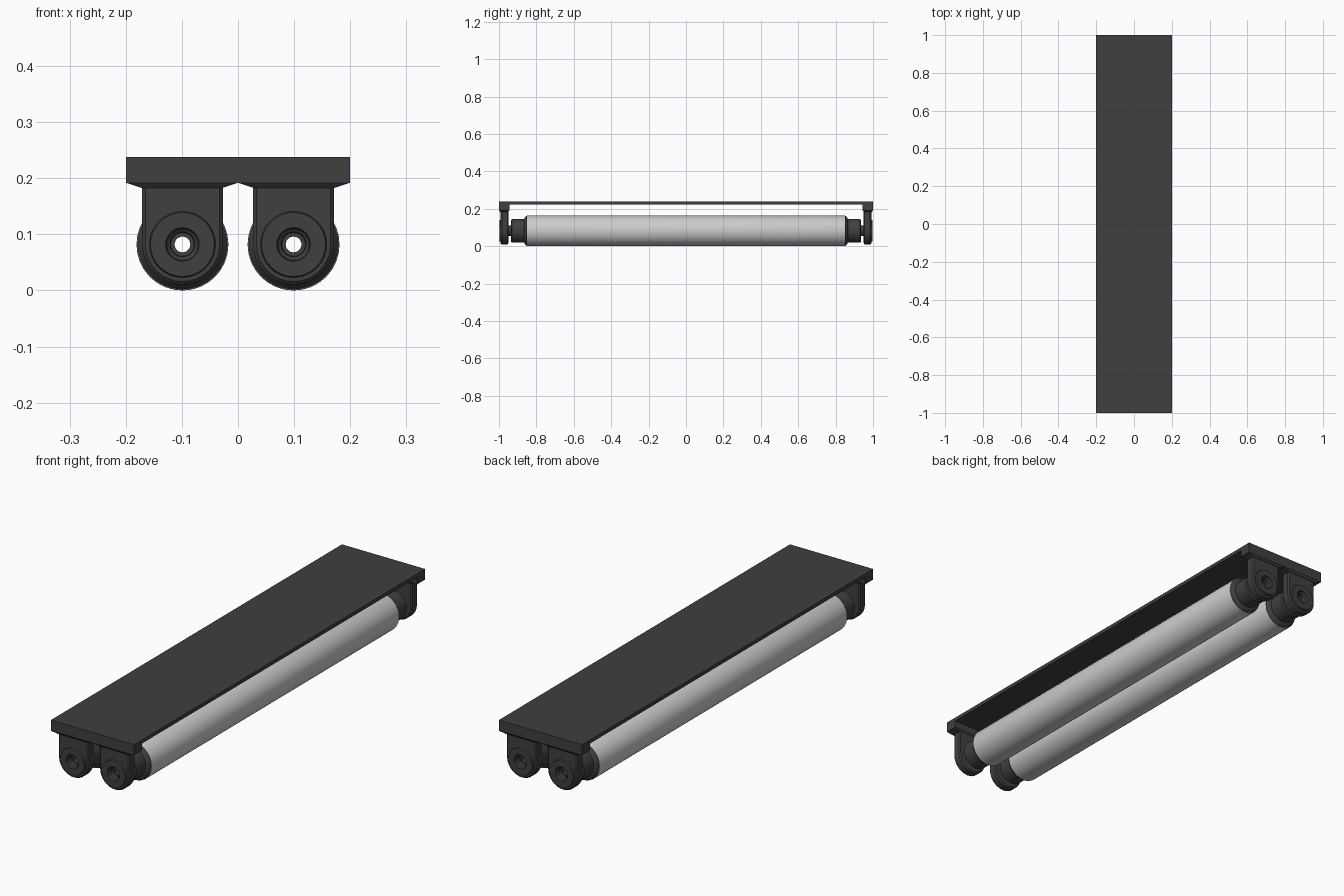
import bpy, bmesh, math

if "Cube" in bpy.data.objects:
    bpy.data.objects.remove(bpy.data.objects["Cube"])

N = 32
CX, CZ = 0.099, 0.082           # roller axis
HALF = 0.072                    # bracket half width
DARK = bpy.data.materials.new("dark_plastic")
DARK.diffuse_color = (0.05, 0.05, 0.05, 1)
DARK.use_nodes = True
DARK.node_tree.nodes["Principled BSDF"].inputs["Base Color"].default_value = DARK.diffuse_color


def finish(name, bm, dark=True, smooth=True):
    bmesh.ops.recalc_face_normals(bm, faces=bm.faces)
    me = bpy.data.meshes.new(name)
    bm.to_mesh(me)
    bm.free()
    ob = bpy.data.objects.new(name, me)
    bpy.context.collection.objects.link(ob)
    if dark:
        me.materials.append(DARK)
    if smooth:
        bpy.ops.object.select_all(action='DESELECT')
        ob.select_set(True)
        bpy.context.view_layer.objects.active = ob
        bpy.ops.object.shade_smooth_by_angle(angle=math.radians(30))
    return ob


def round_point(r, a):
    return r * math.cos(a), r * math.sin(a)


def tongue_point(w, a):
    # round below the axis, straight-sided above it
    c, s = math.cos(a), math.sin(a)
    if s <= 0:
        return w * c, w * s
    top = HALF * math.tan(math.radians(56.25))
    k = min(w / abs(c) if abs(c) > 1e-6 else 9, top / s)
    return k * c, k * s


def lathe(name, profile, cx, dark=True, closed=True):
    # profile rows: radius, y, optional "t" for the tongue outline
    bm = bmesh.new()
    rings = []
    for row in profile:
        f = tongue_point if len(row) > 2 else round_point
        ring = []
        for i in range(N):
            x, z = f(row[0], 2 * math.pi * i / N)
            ring.append(bm.verts.new((cx + x, row[1], CZ + z)))
        rings.append(ring)
    for j in range(len(rings) if closed else len(rings) - 1):
        a, b = rings[j], rings[(j + 1) % len(rings)]
        for i in range(N):
            k = (i + 1) % N
            bm.faces.new((a[i], a[k], b[k], b[i]))
    return finish(name, bm, dark)


def box(name, x0, x1, y0, y1, z0, z1, taper_x=0, taper_y=0):
    # box whose lower face may be drawn in
    bm = bmesh.new()
    lo = [(x0 + taper_x, y0 + taper_y), (x1 - taper_x, y0 + taper_y),
          (x1 - taper_x, y1 - taper_y), (x0 + taper_x, y1 - taper_y)]
    hi = [(x0, y0), (x1, y0), (x1, y1), (x0, y1)]
    a = [bm.verts.new((x, y, z0)) for x, y in lo]
    b = [bm.verts.new((x, y, z1)) for x, y in hi]
    bm.faces.new(a)
    bm.faces.new(b)
    for i in range(4):
        k = (i + 1) % 4
        bm.faces.new((a[i], a[k], b[k], b[i]))
    return finish(name, bm, smooth=False)


# thin top plate
box("top_plate", -0.2, 0.2, -1, 1, 0.222, 0.238)

for s in (-1, 1):
    end = "front" if s < 0 else "back"
    # thick lip under each plate end
    y0, y1 = sorted((s * 0.945, s * 1.0))
    box(f"{end}_lip", -0.2, 0.2, y0, y1, 0.192, 0.222)
    for m in (-1, 1):
        side = "left" if m < 0 else "right"
        cx = m * CX
        # tapered foot joining lip and bracket
        box(f"{end}_{side}_bracket_foot", min(0, m * 0.2), max(0, m * 0.2),
            y0, y1, 0.183, 0.192, 0.027, 0.007)
        # tongue bracket with raised boss and stepped socket
        lathe(f"{end}_{side}_bracket",
              [(0.014, s * 0.95), (HALF - 0.006, s * 0.95, "t"), (HALF, s * 0.955, "t"),
               (HALF, s * 0.985, "t"), (HALF - 0.006, s * 0.991, "t"), (0.059, s * 0.991),
               (0.057, s * 0.998), (0.030, s * 0.998), (0.028, s * 0.990), (0.022, s * 0.985),
               (0.021, s * 0.968), (0.014, s * 0.968)], cx)
        # hub and neck between roller and bracket
        lathe(f"{end}_{side}_hub",
              [(0.014, s * 0.953), (0.028, s * 0.953), (0.028, s * 0.935), (0.058, s * 0.935),
               (0.063, s * 0.930), (0.063, s * 0.865), (0.072, s * 0.862), (0.080, s * 0.852),
               (0.080, s * 0.845), (0.014, s * 0.845)], cx)

# hollow rollers
for m in (-1, 1):
    lathe("left_roller" if m < 0 else "right_roller",
          [(0.014, -0.85), (0.081, -0.85), (0.082, -0.845),
           (0.082, 0.845), (0.081, 0.85), (0.014, 0.85)], m * CX, dark=False)
